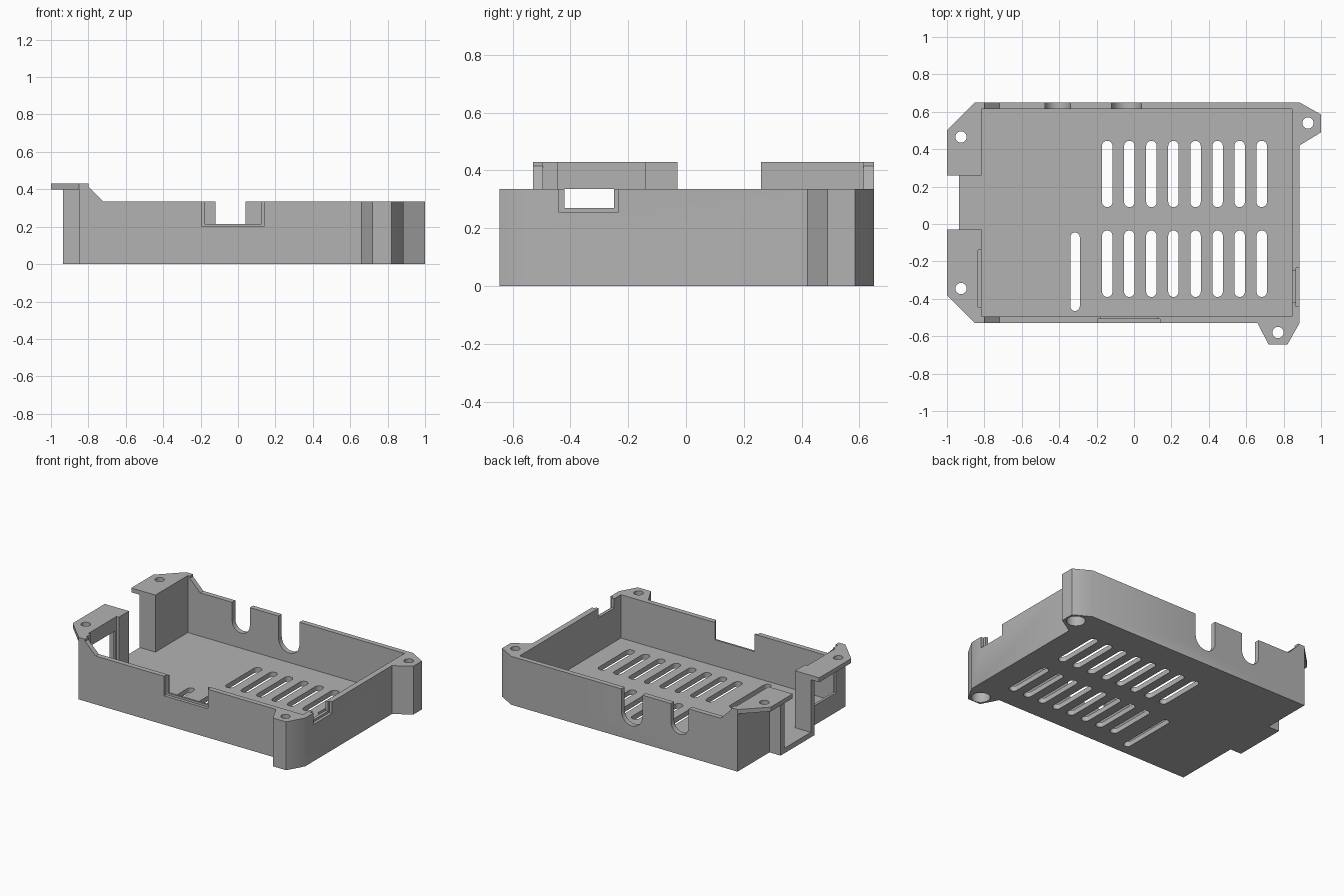
import bpy
import bmesh
from math import cos, sin, pi, radians
from mathutils import Vector

cube = bpy.data.objects.get("Cube")
if cube:
    bpy.data.objects.remove(cube, do_unlink=True)

grey = bpy.data.materials.new("matte grey")
grey.use_nodes = True
grey.diffuse_color = (0.45, 0.45, 0.45, 1)
grey.node_tree.nodes["Principled BSDF"].inputs["Base Color"].default_value = grey.diffuse_color


def prism(bm, outline, low, high, axis="z"):
    """Extrude an (x, y) outline along z, or an (x, z) outline along y."""
    def place(p, h):
        return Vector((p[0], p[1], h)) if axis == "z" else Vector((p[0], h, p[1]))
    face = bm.faces.new([bm.verts.new(place(p, low)) for p in outline])
    out = bmesh.ops.extrude_face_region(bm, geom=[face])
    moved = [v for v in out["geom"] if isinstance(v, bmesh.types.BMVert)]
    shift = place((0, 0), high - low)
    bmesh.ops.translate(bm, verts=moved, vec=shift)


def rect(x0, x1, y0, y1):
    return [(x0, y0), (x1, y0), (x1, y1), (x0, y1)]


def arc(x, y, r, start, end, steps=12):
    angles = [start + (end - start) * i / steps for i in range(steps + 1)]
    return [(x + r * cos(a), y + r * sin(a)) for a in angles]


def circle(x, y, r):
    return arc(x, y, r, 0, 2 * pi, 32)[:-1]


def slot(x, y0, y1, r):
    return arc(x, y1 - r, r, 0, pi) + arc(x, y0 + r, r, pi, 2 * pi)


def make(name, pieces):
    bm = bmesh.new()
    for piece in pieces:
        prism(bm, *piece)
    bmesh.ops.recalc_face_normals(bm, faces=bm.faces)
    mesh = bpy.data.meshes.new(name)
    bm.to_mesh(mesh)
    bm.free()
    mesh.materials.append(grey)
    obj = bpy.data.objects.new(name, mesh)
    bpy.context.scene.collection.objects.link(obj)
    return obj


def combine(target, operation, name, pieces):
    """Apply one boolean with a temporary solid."""
    tool = make(name, pieces)
    mod = target.modifiers.new(name, "BOOLEAN")
    mod.operation, mod.solver, mod.object = operation, "EXACT", tool
    bpy.context.view_layer.objects.active = target
    bpy.ops.object.modifier_apply(modifier=mod.name)
    bpy.data.objects.remove(tool, do_unlink=True)


RIM, TOP, FLOOR = 0.335, 0.43, 0.035
LEFT, RIGHT, FRONT, BACK = -0.85, 0.885, -0.53, 0.65
IN_L, IN_R, IN_F, IN_B = -0.815, 0.845, -0.495, 0.615

# Body outline with the two screw posts
body = [(LEFT, FRONT), (0.66, FRONT), (0.72, -0.645), (0.82, -0.645), (RIGHT, FRONT),
        (RIGHT, 0.42), (1, 0.49), (1, 0.585), (RIGHT, BACK), (LEFT, BACK)]
tray = make("vented_tray", [(body, 0, RIM)])

# Raised end, connector bay and mounting tabs
end = [(LEFT, 0), (-0.7, 0), (-0.7, 0.315), (IN_L, TOP), (LEFT, TOP)]
combine(tray, "UNION", "raised_end", [(end, FRONT, BACK, "y")])
combine(tray, "UNION", "connector_bay", [(rect(-0.935, -0.8, -0.07, 0.3), 0, TOP)])
front_tab = [(-0.8, FRONT), (LEFT, FRONT), (-1, -0.38), (-1, -0.03), (-0.8, -0.03)]
back_tab = [(-0.8, BACK), (LEFT, BACK), (-1, 0.5), (-1, 0.26), (-0.8, 0.26)]
combine(tray, "UNION", "mounting_tabs", [(front_tab, 0.4, TOP), (back_tab, 0.4, TOP)])

# Hollow interior and open bay
combine(tray, "DIFFERENCE", "cavity", [(rect(IN_L, IN_R, IN_F, IN_B), FLOOR, 1)])
combine(tray, "DIFFERENCE", "bay_gap", [(rect(-1.1, -0.78, -0.03, 0.26), FLOOR, 1)])

# Floor vents
vents = [(slot(-0.315, -0.465, -0.045, 0.025), -1, 0.1)]
for i in range(8):
    x = -0.143 + 0.118 * i
    vents += [(slot(x, 0.09, 0.445, 0.028), -1, 0.1), (slot(x, -0.39, -0.035, 0.028), -1, 0.1)]
combine(tray, "DIFFERENCE", "vents", vents)

# Screw holes, with wide pockets under the posts
posts = [(0.93, 0.54), (0.77, -0.58)]
tabs = [(-0.925, 0.465), (-0.925, -0.345)]
combine(tray, "DIFFERENCE", "screw_holes", [(circle(x, y, 0.03), -1, 1) for x, y in posts + tabs])
combine(tray, "DIFFERENCE", "screw_pockets", [(circle(x, y, 0.06), -1, 0.2) for x, y in posts])

# Round-bottomed cable notches in the back wall
notches = [(slot(x, z, 1, r), 0.6, 0.7, "y") for x, z, r in [(-0.408, 0.14, 0.068), (-0.04, 0.1, 0.08)]]
combine(tray, "DIFFERENCE", "cable_notches", notches)

# Stepped port cutouts: front, right end and left end
ports = [
    (rect(-0.195, 0.14, -0.6, -0.508), 0.2, 1),
    (rect(-0.18, 0.125, -0.6, -0.45), 0.215, 1),
    (rect(0.865, 0.95, -0.44, -0.235), 0.255, 1),
    (rect(0.8, 0.95, -0.42, -0.25), 0.27, 1),
    (rect(-0.833, -0.78, -0.445, -0.14), 0.12, 1),
    (rect(-0.9, -0.78, -0.43, -0.155), 0.135, 0.335),
]
for port in ports:
    combine(tray, "DIFFERENCE", "port", [port])

# Smooth curved walls, sharp corners
bpy.ops.object.select_all(action="DESELECT")
tray.select_set(True)
bpy.context.view_layer.objects.active = tray
bpy.ops.object.shade_smooth_by_angle(angle=radians(30))
